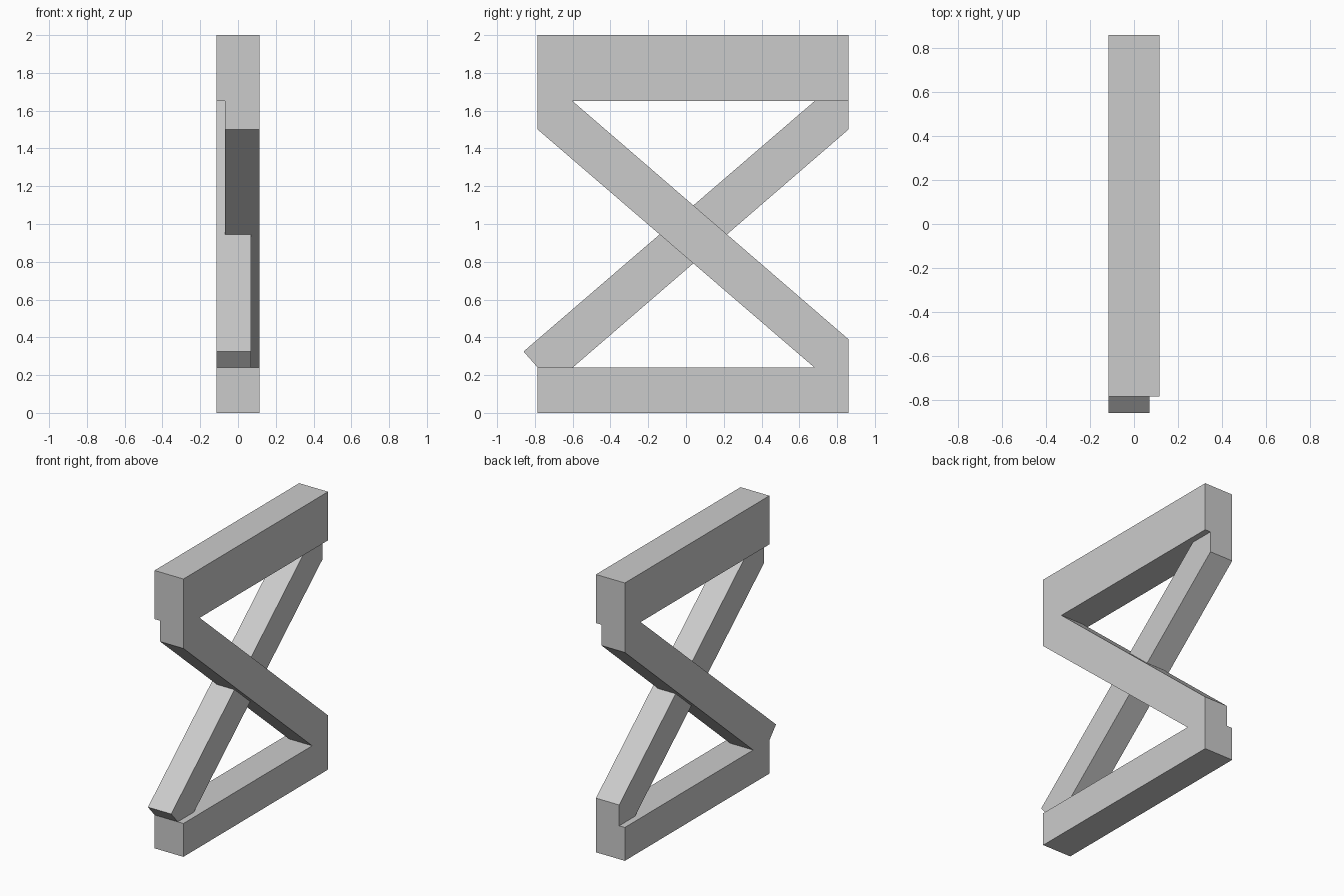
import bpy
import bmesh

cube = bpy.data.objects.get("Cube")
if cube:
    bpy.data.objects.remove(cube, do_unlink=True)

# Single plain grey
grey = bpy.data.materials.new("plain grey")
grey.use_nodes = True
colour = (0.6, 0.6, 0.6, 1.0)
grey.diffuse_color = colour
grey.node_tree.nodes["Principled BSDF"].inputs["Base Color"].default_value = colour

FRONT, BACK = -0.785, 0.86      # ends of the beams along y
LOW, HIGH = 0.24, 1.65          # inner faces of the beams
HALF, STEP = 0.115, 0.07        # beam half width, recessed brace side


def extrude_profile(name, profile, x0, x1):
    """Extrude a side (y, z) profile from x0 to x1."""
    bm = bmesh.new()
    face = bm.faces.new([bm.verts.new((x0, y, z)) for y, z in profile])
    result = bmesh.ops.extrude_face_region(bm, geom=[face])
    verts = [v for v in result["geom"] if isinstance(v, bmesh.types.BMVert)]
    bmesh.ops.translate(bm, verts=verts, vec=(x1 - x0, 0, 0))
    bmesh.ops.recalc_face_normals(bm, faces=bm.faces)
    mesh = bpy.data.meshes.new(name)
    bm.to_mesh(mesh)
    bm.free()
    mesh.materials.append(grey)
    obj = bpy.data.objects.new(name, mesh)
    bpy.context.collection.objects.link(obj)
    return obj


def beam(name, z0, z1):
    extrude_profile(name, [(FRONT, z0), (BACK, z0), (BACK, z1), (FRONT, z1)], -HALF, HALF)


# Horizontal beams
beam("bottom_beam", 0, LOW)
beam("top_beam", HIGH, 2)

# Left brace falls from the front top to the back bottom
extrude_profile("left_brace", [
    (FRONT, HIGH), (FRONT, 1.5), (0.68, LOW),
    (BACK, LOW), (BACK, 0.39), (-0.6, HIGH)], -STEP, HALF)

# Right brace rises to the back, with a square-cut foot overhanging the front
extrude_profile("right_brace", [
    (-0.86, 0.325), (FRONT, LOW), (-0.6, LOW),
    (BACK, 1.5), (BACK, HIGH), (0.68, HIGH)], -HALF, STEP)
